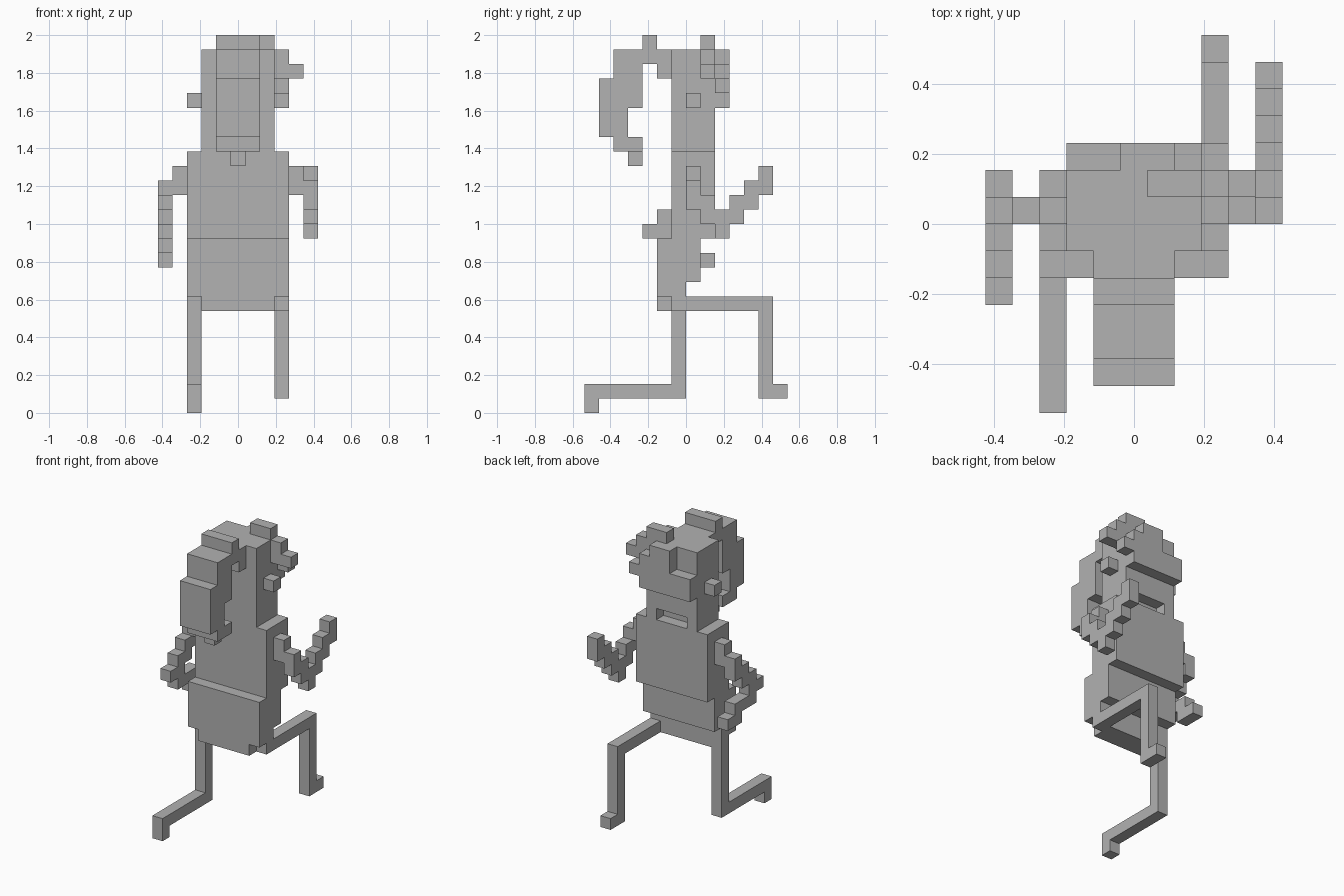
import bpy
import bmesh
from mathutils import Vector

UNIT = 2 / 26                      # edge of one block
CENTRE = Vector((5.5, 0, 0))       # block columns run 0..11 in x

default_cube = bpy.data.objects.get("Cube")
if default_cube:
    bpy.data.objects.remove(default_cube, do_unlink=True)

grey = bpy.data.materials.new("plain_grey")
grey.use_nodes = True
GREY = (0.445, 0.445, 0.445, 1)
grey.diffuse_color = GREY
grey.node_tree.nodes["Principled BSDF"].inputs["Base Color"].default_value = GREY


def box(xs, ys, zs):
    """All block cells inside three half-open ranges."""
    return {(x, y, z) for x in range(*xs) for y in range(*ys) for z in range(*zs)}


parts = {}


def part(name, *boxes):
    parts[name] = set().union(*boxes)


# Torso: upper block, shifted belly, narrow bottom
WIDE = (2, 9)
part("upper_torso", box(WIDE, (-1, 2), (12, 18)))
part("lower_torso",
     box(WIDE, (-2, 1), (9, 12)),
     box(WIDE, (-2, 0), (8, 9)),
     box((3, 8), (-2, 0), (7, 8)))

# Head with a slot low on its back
part("head", box((3, 8), (-1, 2), (18, 25)) - box((4, 7), (1, 2), (18, 19)))
part("back_cap",
     box((3, 5), (2, 3), (21, 23)),
     box((5, 7), (2, 3), (21, 25)),
     box((7, 8), (2, 3), (21, 24)))
part("right_ear", box((2, 3), (0, 1), (21, 22)))
part("left_ear", box((8, 9), (0, 1), (21, 22)))
part("crest",
     box((6, 8), (1, 2), (25, 26)),
     box((8, 9), (1, 2), (23, 25)),
     box((9, 10), (1, 2), (23, 24)),
     box((8, 9), (2, 3), (22, 23)))

# Curled trunk hanging in front of the face
TRUNK = (4, 7)
part("trunk",
     box(TRUNK, (-2, -1), (23, 25)),
     box(TRUNK, (-3, -2), (24, 26)),
     box(TRUNK, (-5, -3), (23, 25)),
     box(TRUNK, (-6, -3), (21, 23)),
     box(TRUNK, (-6, -4), (19, 21)),
     box(TRUNK, (-5, -3), (18, 19)))
part("trunk_tip", box((5, 6), (-4, -3), (17, 18)))

# Left arm: stepped down to the elbow, then up behind
part("left_shoulder", box((9, 10), (0, 1), (15, 17)))
part("left_arm", *[box((10, 11), (y, y + 1), (12 + abs(y - 2), 14 + abs(y - 2)))
                   for y in range(6)])

# Right arm: stepped forward to the elbow, then back to the hand
part("right_shoulder", box((1, 2), (0, 1), (15, 17)))
part("right_upper_arm", *[box((0, 1), (-i, 1 - i), (14 - i, 16 - i)) for i in range(3)])
part("right_forearm",
     box((0, 1), (-3, -1), (12, 13)),
     box((0, 1), (-2, 1), (11, 12)),
     box((0, 1), (0, 2), (10, 11)))

# Legs: one stretched forward, one kicked back
part("right_leg",
     box((2, 3), (-1, 0), (1, 8)),
     box((2, 3), (-7, 0), (1, 2)),
     box((2, 3), (-7, -6), (0, 1)))
part("left_leg",
     box((8, 9), (-1, 6), (7, 8)),
     box((8, 9), (5, 6), (1, 7)),
     box((8, 9), (5, 7), (1, 2)))

solid = set().union(*parts.values())


def skin(name, cells):
    """Mesh the exposed sides of a set of blocks, then merge flat regions."""
    bm = bmesh.new()
    corners = {}

    def corner(p):
        key = tuple(p)
        if key not in corners:
            corners[key] = bm.verts.new((Vector(key) - CENTRE) * UNIT)
        return corners[key]

    for cell in sorted(cells):
        for axis in range(3):
            u, v = (axis + 1) % 3, (axis + 2) % 3
            for side in (0, 1):
                beside = list(cell)
                beside[axis] += 2 * side - 1
                if tuple(beside) in solid:
                    continue
                loop = []
                for du, dv in ((0, 0), (1, 0), (1, 1), (0, 1)):
                    p = list(cell)
                    p[axis] += side
                    p[u] += du
                    p[v] += dv
                    loop.append(corner(p))
                bm.faces.new(loop if side else loop[::-1])
    bmesh.ops.dissolve_limit(bm, angle_limit=0.01, verts=bm.verts, edges=bm.edges)
    mesh = bpy.data.meshes.new(name)
    bm.to_mesh(mesh)
    bm.free()
    mesh.materials.append(grey)
    bpy.context.collection.objects.link(bpy.data.objects.new(name, mesh))


for part_name, part_cells in parts.items():
    skin(part_name, part_cells)
